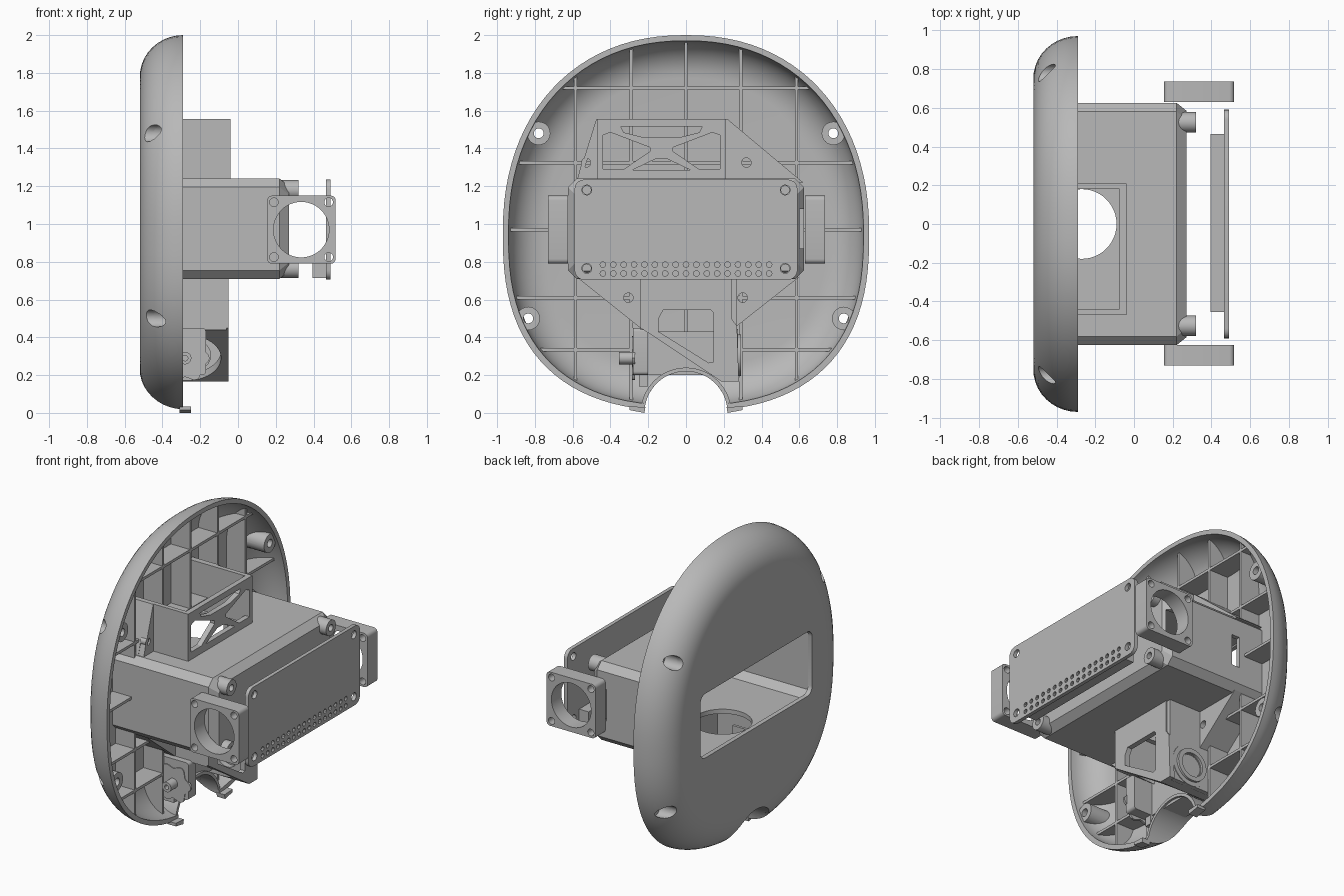
import bpy, bmesh, math
from mathutils import Matrix, Vector

cube = bpy.data.objects.get("Cube")
if cube:
    bpy.data.objects.remove(cube, do_unlink=True)

grey = bpy.data.materials.new("mid_grey")
grey.use_nodes = True
grey.diffuse_color = (0.48, 0.48, 0.48, 1)
grey.node_tree.nodes["Principled BSDF"].inputs["Base Color"].default_value = (0.48, 0.48, 0.48, 1)

# local (u, v, normal) frames for prisms along each axis
AXES = {
    "x": Matrix(((0, 0, 1), (1, 0, 0), (0, 1, 0))),
    "y": Matrix(((1, 0, 0), (0, 0, -1), (0, 1, 0))),
    "z": Matrix.Identity(3),
}


def circle(u, v, r, n=32):
    return [(u + r * math.cos(2 * math.pi * i / n), v + r * math.sin(2 * math.pi * i / n)) for i in range(n)]


def rect(u0, u1, v0, v1, r=0.0):
    """Rectangle, with rounded corners if r is set."""
    if not r:
        return [(u0, v0), (u1, v0), (u1, v1), (u0, v1)]
    pts = []
    for k, (u, v) in enumerate([(u1 - r, v1 - r), (u0 + r, v1 - r), (u0 + r, v0 + r), (u1 - r, v0 + r)]):
        for i in range(6):
            a = math.pi / 2 * (k + i / 5)
            pts.append((u + r * math.cos(a), v + r * math.sin(a)))
    return pts


def add_mesh(name, mesh):
    mesh.materials.clear()
    mesh.materials.append(grey)
    ob = bpy.data.objects.new(name, mesh)
    bpy.context.scene.collection.objects.link(ob)
    return ob


def evaluated(ob):
    bpy.context.view_layer.update()
    dg = bpy.context.evaluated_depsgraph_get()
    return bpy.data.meshes.new_from_object(ob.evaluated_get(dg))


def prism(name, axis, a0, a1, outline, holes=()):
    """Extrude a flat outline with holes along an axis from a0 to a1."""
    cu = bpy.data.curves.new(name, "CURVE")
    cu.dimensions, cu.fill_mode, cu.extrude = "2D", "BOTH", abs(a1 - a0) / 2
    for loop in [outline, *holes]:
        sp = cu.splines.new("POLY")
        sp.points.add(len(loop) - 1)
        for p, (u, v) in zip(sp.points, loop):
            p.co = (u, v, 0, 1)
        sp.use_cyclic_u = True
    tmp = bpy.data.objects.new("outline", cu)
    bpy.context.scene.collection.objects.link(tmp)
    mesh = evaluated(tmp)
    bpy.data.objects.remove(tmp, do_unlink=True)
    shift = Vector([(a0 + a1) / 2 if k == axis else 0 for k in "xyz"])
    mesh.transform(Matrix.Translation(shift) @ AXES[axis].to_4x4())
    bm = bmesh.new()
    bm.from_mesh(mesh)
    bmesh.ops.remove_doubles(bm, verts=bm.verts, dist=1e-5)
    bmesh.ops.recalc_face_normals(bm, faces=bm.faces)
    bm.to_mesh(mesh)
    bm.free()
    return add_mesh(name, mesh)


def loft(name, rings):
    """Skin a list of 3D rings and cap both ends."""
    bm = bmesh.new()
    vs = [[bm.verts.new(p) for p in ring] for ring in rings]
    n = len(vs[0])
    for a, b in zip(vs, vs[1:]):
        for i in range(n):
            bm.faces.new((a[i], a[(i + 1) % n], b[(i + 1) % n], b[i]))
    bm.faces.new(vs[0])
    bm.faces.new(vs[-1])
    bmesh.ops.recalc_face_normals(bm, faces=bm.faces)
    mesh = bpy.data.meshes.new(name)
    bm.to_mesh(mesh)
    bm.free()
    return add_mesh(name, mesh)


def boolean(ob, cutter, op="DIFFERENCE", keep=False):
    m = ob.modifiers.new("cut", "BOOLEAN")
    m.object, m.operation, m.solver = cutter, op, "EXACT"
    mesh = evaluated(ob)
    ob.modifiers.clear()
    ob.data = mesh
    if not keep:
        bpy.data.objects.remove(cutter, do_unlink=True)


# ---- rounded shell: squarer below the middle than above -----------------
def shell_ring(x, inset, n=96):
    pts = []
    for i in range(n):
        a = 2 * math.pi * i / n
        c, s = math.cos(a), math.sin(a)
        h, e = (1.05, 2 / 2.2) if s > 0 else (0.94, 2 / 2.5)
        pts.append((x, math.copysign(abs(c) ** e, c) * (0.97 - inset),
                    0.95 + math.copysign(abs(s) ** e, s) * (h - inset)))
    return pts


def dome(inset, depth, radius, steps=10):
    ts = [math.pi / 2 * i / steps for i in range(steps + 1)]
    return [shell_ring(-0.29 - depth * math.sin(t), inset + radius * (1 - math.cos(t))) for t in ts]


shell = loft("shell", dome(0, 0.23, 0.22)[::-1] + dome(0.03, 0.2, 0.2))
clip_solid = loft("clip_helper", dome(0.012, 0.215, 0.21))
clip_solid.hide_render = True
boolean(shell, prism("c", "x", -0.7, 0, circle(0, 0, 0.22, 48)))
boolean(shell, prism("c", "x", -0.7, -0.4, rect(-0.59, 0.59, 0.77, 1.2, 0.05)))

# notch wall, with small lips at the rim
arc = [math.radians(2 + 176 * i / 24) for i in range(25)]
notch = prism("notch_wall", "x", -0.5, -0.295,
              [(0.22 * math.cos(a), 0.22 * math.sin(a)) for a in arc]
              + [(0.24 * math.cos(a), 0.24 * math.sin(a)) for a in reversed(arc)])
boolean(notch, clip_solid, "INTERSECT", True)
for s in (-1, 1):
    prism("rim_lip", "x", -0.31, -0.25, [(s * 0.22, 0.0), (s * 0.3, 0.015), (s * 0.3, 0.035), (s * 0.215, 0.03)])

# screw bosses and their counterbored holes
for s in (-1, 1):
    for y, z in ((0.78, 1.48), (0.835, 0.5)):
        boolean(shell, prism("c", "x", -0.7, -0.36, circle(s * y, z, 0.045, 24)))
        boss = prism("screw_boss", "x", -0.5, -0.31, circle(s * y, z, 0.062, 24))
        boolean(boss, clip_solid, "INTERSECT", True)
        boolean(boss, prism("c", "x", -0.7, -0.36, circle(s * y, z, 0.045, 24)))
        boolean(boss, prism("c", "x", -0.7, 0, circle(s * y, z, 0.026, 24)))

# stiffening ribs
strips = [rect(y - 0.009, y + 0.009, -0.1, 2.1) for y in (-0.585, -0.29, 0, 0.29, 0.585)]
strips += [rect(-1.1, 1.1, z - 0.009, z + 0.009) for z in (0.335, 0.61, 0.97, 1.325, 1.72)]
for strip in strips:
    rib = prism("rib", "x", -0.495, -0.35, strip)
    boolean(rib, clip_solid, "INTERSECT", True)
    boolean(rib, prism("c", "x", -0.7, 0, rect(-0.6, 0.6, 0.74, 1.22)))
    boolean(rib, prism("c", "x", -0.7, 0, circle(0, 0, 0.23)))
bpy.data.objects.remove(clip_solid, do_unlink=True)


# ---- main housing --------------------------------------------------------
def octagon(x, d, ch=0.045):
    y, z0, z1 = 0.625 - d, 0.71 + d, 1.24 - d
    return [(x, -y + ch, z0), (x, y - ch, z0), (x, y, z0 + ch), (x, y, z1 - ch),
            (x, y - ch, z1), (x, -y + ch, z1), (x, -y, z1 - ch), (x, -y, z0 + ch)]


housing = loft("housing", [octagon(-0.5, 0), octagon(0.22, 0), octagon(0.27, 0.04)])
boolean(housing, loft("c", [octagon(-0.6, 0.03), octagon(0.235, 0.03)]))
boolean(housing, prism("c", "z", 0.6, 1.4, circle(-0.27, 0, 0.18, 48)))
for x0, x1 in ((-0.31, -0.25), (0.15, 0.25)):
    boolean(housing, prism("c", "y", 0.56, 0.7, rect(x0, x1, 0.87, 1.08)))

# ---- upper bracket with truss face --------------------------------------
M = -0.13
side = [(-0.31, 1.47), (-0.27, 1.485), (-0.06, 1.405), (-0.06, 1.385), (-0.2, 1.29), (-0.31, 1.29)]
truss = [
    [(M + u, v) for u, v in side],
    [(M - u, v) for u, v in side],
    [(M - 0.215, 1.515), (M + 0.215, 1.515), (M + 0.2, 1.485), (M + 0.1, 1.46), (M - 0.1, 1.46), (M - 0.2, 1.485)],
    [(M - 0.155, 1.285), (M + 0.155, 1.285), (M + 0.03, 1.345), (M - 0.03, 1.345)],
]
prism("truss_face", "x", -0.075, -0.04, rect(-0.47, 0.21, 1.22, 1.555), truss)
for y in (-0.47, 0.18):
    prism("bracket_side", "y", y, y + 0.03, rect(-0.49, -0.05, 1.22, 1.555))

# gussets: outline and the screw hole in each
gussets = [
    ([(-0.58, 1.22), (-0.45, 1.22), (-0.45, 1.555), (-0.475, 1.555)], (-0.53, 1.325)),
    ([(0.2, 1.22), (0.62, 1.22), (0.22, 1.555), (0.2, 1.555)], (0.32, 1.325)),
    ([(-0.58, 0.72), (-0.23, 0.72), (-0.23, 0.44)], (-0.305, 0.61)),
    ([(0.24, 0.72), (0.6, 0.72), (0.28, 0.47), (0.24, 0.47)], (0.3, 0.61)),
]
for outline, (y, z) in gussets:
    prism("gusset", "x", -0.335, -0.295, outline, [circle(y, z, 0.025, 20)])

# sloped outer flanges tying each gusset back to the shell
for a, b in (((-0.58, 1.22), (-0.475, 1.555)), ((0.62, 1.22), (0.22, 1.555)),
             ((-0.58, 0.72), (-0.24, 0.45)), ((0.6, 0.72), (0.27, 0.46))):
    k = 0.02 if a[0] < 0 else -0.02
    prism("gusset_flange", "x", -0.49, -0.295, [a, b, (b[0] + k, b[1]), (a[0] + k, a[1])])

# ---- lower bracket -------------------------------------------------------
face = [(-0.24, 0.73), (-0.24, 0.45), (0.19, 0.165), (0.28, 0.165), (0.27, 0.46), (0.24, 0.5), (0.24, 0.73)]
window = [(-0.145, 0.5), (-0.12, 0.545), (0.13, 0.545), (0.145, 0.53), (0.145, 0.27), (0.12, 0.265), (-0.145, 0.43)]
prism("lower_face", "x", -0.085, -0.05, face, [window])
prism("lower_side", "y", -0.24, -0.21, rect(-0.48, -0.06, 0.44, 0.73))
prism("lower_side", "y", 0.24, 0.27, rect(-0.45, -0.06, 0.17, 0.73))
slope = prism("sloped_floor", "x", -0.45, -0.06, [(-0.24, 0.45), (0.19, 0.165), (0.25, 0.165), (-0.22, 0.475)])
boolean(slope, prism("c", "z", 0, 0.7, circle(-0.27, 0, 0.18, 48)))

# ---- motor, shaft and pivot ring ----------------------------------------
prism("motor_body", "x", -0.48, -0.31, rect(-0.22, 0.24, 0.2, 0.43))
prism("motor_mount", "y", -0.28, -0.2, rect(-0.4, -0.17, 0.2, 0.45, 0.02))
lobes = [(-0.28 + r * math.cos(a), 0.29 + r * math.sin(a))
         for a in [2 * math.pi * i / 48 for i in range(48)]
         for r in [0.115 + 0.015 * math.cos(6 * a)]]
prism("motor_knob", "y", -0.285, -0.27, lobes)
prism("motor_shaft", "y", -0.355, -0.28, circle(-0.28, 0.29, 0.033), [circle(-0.28, 0.29, 0.015, 12)])
prism("pivot_ring", "y", 0.2, 0.275, circle(-0.22, 0.305, 0.14, 40), [circle(-0.22, 0.305, 0.075, 40)])
prism("pivot_lip", "y", 0.27, 0.29, circle(-0.22, 0.305, 0.11, 40), [circle(-0.22, 0.305, 0.08, 40)])
prism("motor_tab", "x", -0.42, -0.3, rect(-0.25, -0.2, 0.14, 0.21))

# ---- circuit board, header and standoffs --------------------------------
corners = [(s * 0.525, z) for s in (-1, 1) for z in (0.765, 1.18)]
pins = [circle(-0.44 + 0.055 * i, z, 0.015, 10) for i in range(17) for z in (0.738, 0.785)]
prism("circuit_board", "x", 0.465, 0.49, rect(-0.59, 0.59, 0.705, 1.235, 0.05),
      [circle(y, z, 0.026, 20) for y, z in corners] + pins)
prism("pin_header", "x", 0.395, 0.465, rect(-0.455, 0.465, 0.715, 0.805))
for y, z in corners:
    prism("standoff", "x", 0.22, 0.32, circle(y, z, 0.052, 28), [circle(y, z, 0.022, 16)])

# ---- side fans -----------------------------------------------------------
fan_holes = [circle(0.335, 0.97, 0.147, 48)]
fan_holes += [circle(0.335 + i * 0.145, 0.97 + j * 0.145, 0.023, 16) for i in (-1, 1) for j in (-1, 1)]
for y in (-0.73, 0.63):
    prism("fan_frame", "y", y, y + 0.105, rect(0.155, 0.517, 0.79, 1.15, 0.025), fan_holes)

# ---- shading -------------------------------------------------------------
for ob in bpy.context.scene.objects:
    if ob.type == "MESH":
        ob.select_set(True)
        bpy.context.view_layer.objects.active = ob
bpy.ops.object.shade_smooth_by_angle(angle=math.radians(30))
